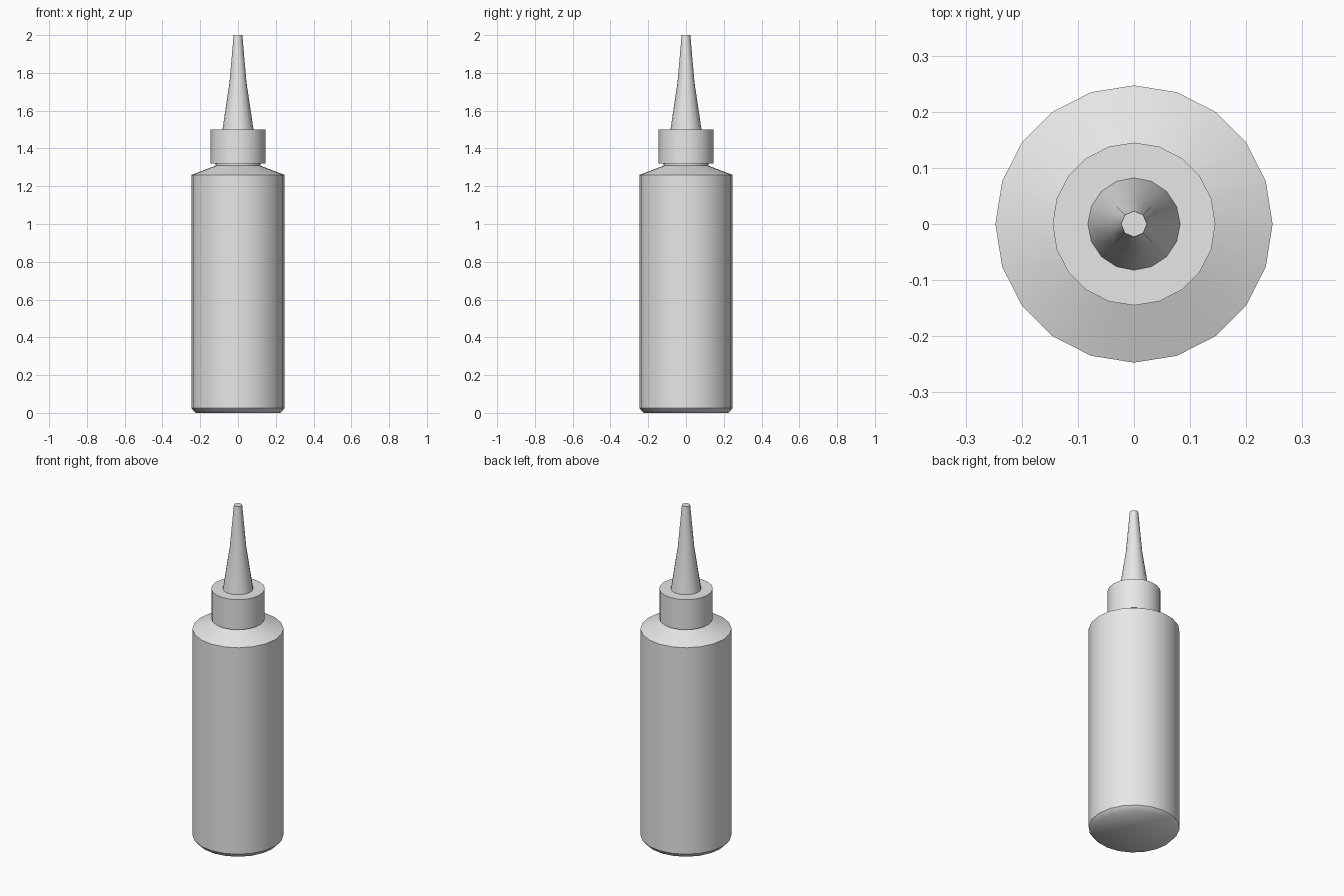
import bpy, bmesh
from math import cos, sin, pi

cube = bpy.data.objects.get("Cube")
if cube:
    bpy.data.objects.remove(cube, do_unlink=True)

plastic = bpy.data.materials.new("light_grey_plastic")
plastic.use_nodes = True
GREY = (0.8, 0.8, 0.8, 1.0)
plastic.diffuse_color = GREY
plastic.node_tree.nodes["Principled BSDF"].inputs["Base Color"].default_value = GREY


def lathe(name, profile, sides, sharp_rings, halved_rings=()):
    """Revolve (radius, z) points; sharp_rings get hard edges, halved_rings half the sides."""
    bm = bmesh.new()
    rings = []
    for i, (r, z) in enumerate(profile):
        step = 2 if i in halved_rings else 1
        ring = []
        for k in range(0, sides, step):
            a = 2 * pi * k / sides
            v = bm.verts.new((r * cos(a), r * sin(a), z))
            ring += [v] * step
        rings.append(ring)
    for low, high in zip(rings, rings[1:]):
        for k in range(sides):
            n = (k + 1) % sides
            corners = list(dict.fromkeys((low[k], low[n], high[n], high[k])))
            bm.faces.new(corners)
    # Closed ends
    bm.faces.new(list(dict.fromkeys(reversed(rings[0]))))
    bm.faces.new(list(dict.fromkeys(rings[-1])))
    # Smooth sides, hard edges on the chosen rings
    for f in bm.faces:
        f.smooth = True
    for i in sharp_rings:
        ring_verts = set(rings[i])
        for e in bm.edges:
            if set(e.verts) <= ring_verts:
                e.smooth = False
    mesh = bpy.data.meshes.new(name)
    bm.to_mesh(mesh)
    bm.free()
    mesh.materials.append(plastic)
    obj = bpy.data.objects.new(name, mesh)
    bpy.context.collection.objects.link(obj)
    return obj


# Bottle with a chamfered foot and a sloping shoulder
lathe("bottle_body", [(0.225, 0), (0.247, 0.025), (0.247, 1.26), (0.115, 1.31)],
      20, (1, 2, 3))
# Short neck under the cap
lathe("neck", [(0.119, 1.29), (0.119, 1.33)], 20, (0, 1))
# Screw cap
lathe("cap", [(0.145, 1.32), (0.145, 1.5)], 20, (0, 1))
# Tapering nozzle, with fewer sides at the tip
lathe("nozzle", [(0.083, 1.495), (0.045, 1.75), (0.023, 2.0)], 16, (0, 2), (2,))
